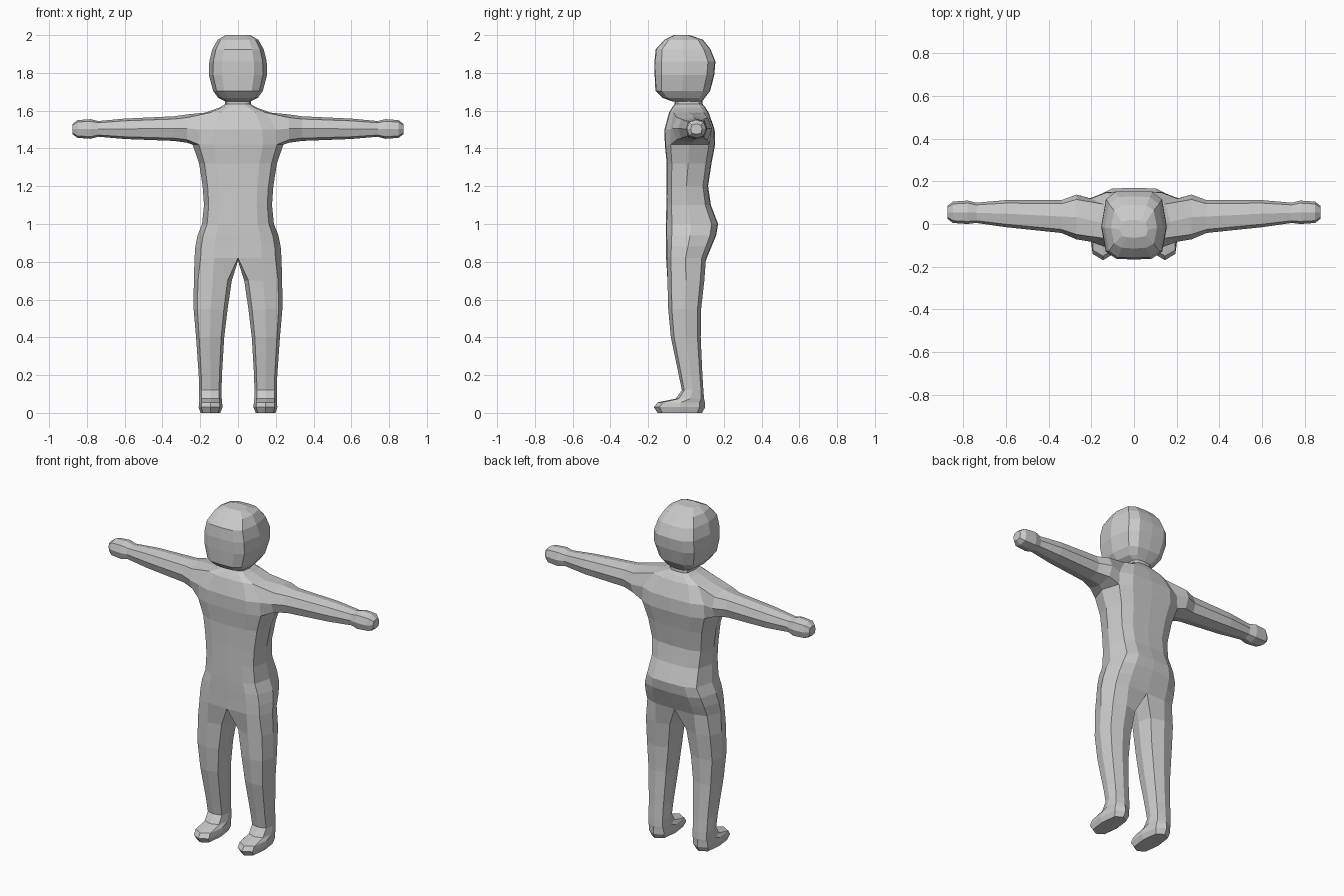
import bpy, bmesh

grey = bpy.data.materials.new("plain grey")
grey.diffuse_color = (0.6, 0.6, 0.6, 1)


def half_ring(bm, z, w, f, b):
    """Seven points from front centre round the +x side to back centre."""
    m = (f + b) / 2 - 0.005
    cf, cb = m + 0.76 * (f - m), m + 0.76 * (b - m)
    pts = [(0, f), (0.55 * w, f + 0.004), (0.86 * w, cf), (w, m),
           (0.86 * w, cb), (0.55 * w, b - 0.004), (0, b)]
    return [bm.verts.new((x, y, z)) for x, y in pts]


def bridge(bm, a, b, closed=False, skip=()):
    n = len(a)
    for i in range(n if closed else n - 1):
        if i not in skip:
            j = (i + 1) % n
            bm.faces.new((a[i], a[j], b[j], b[i]))


def octagon(u0, u1, v0, v1, k=0.78):
    """Eight points, corner first, running anticlockwise from low u, low v."""
    u, v, hu, hv = (u0 + u1) / 2, (v0 + v1) / 2, (u1 - u0) / 2, (v1 - v0) / 2
    steps = [(-k, -k), (0, -1), (k, -k), (1, 0), (k, k), (0, 1), (-k, k), (-1, 0)]
    return [(u + hu * s, v + hv * t) for s, t in steps]


def finish(bm, name):
    bmesh.ops.recalc_face_normals(bm, faces=bm.faces)
    me = bpy.data.meshes.new(name)
    bm.to_mesh(me)
    bm.free()
    me.materials.append(grey)
    ob = bpy.data.objects.new(name, me)
    bpy.context.collection.objects.link(ob)
    mod = ob.modifiers.new("mirror", 'MIRROR')
    mod.use_clip = True
    mod.merge_threshold = 0.0005


# Body: torso rings as height, half width, front, back
bm = bmesh.new()
torso = [(0.82, 0.230, -0.105, 0.110), (0.88, 0.226, -0.105, 0.135),
         (0.94, 0.214, -0.106, 0.160), (1.00, 0.190, -0.106, 0.170),
         (1.10, 0.180, -0.104, 0.132), (1.20, 0.187, -0.102, 0.117),
         (1.32, 0.206, -0.102, 0.135), (1.42, 0.240, -0.112, 0.154),
         (1.50, 0.235, -0.114, 0.152), (1.59, 0.170, -0.090, 0.120),
         (1.618, 0.095, -0.073, 0.102), (1.635, 0.068, -0.060, 0.088),
         (1.69, 0.066, -0.058, 0.086)]
rings = [half_ring(bm, *t) for t in torso]
for i in range(len(rings) - 1):
    bridge(bm, rings[i], rings[i + 1], skip=(2, 3) if i in (7, 8) else ())

# Arm grown out of the shoulder opening: x, front, back, bottom, top
A, B, C = rings[7:10]
prev = [A[2], A[3], A[4], B[4], C[4], C[3], C[2], B[2]]
bm.verts.remove(B[3])
for x, y0, y1, z0, z1 in [(0.27, -0.072, 0.138, 1.430, 1.580),
                          (0.34, -0.042, 0.112, 1.440, 1.570),
                          (0.60, -0.015, 0.112, 1.450, 1.558),
                          (0.74, 0.005, 0.100, 1.462, 1.545),
                          (0.78, 0.000, 0.110, 1.451, 1.555),
                          (0.85, 0.005, 0.105, 1.456, 1.550),
                          (0.875, 0.025, 0.085, 1.475, 1.530)]:
    ring = [bm.verts.new((x, y, z)) for y, z in octagon(y0, y1, z0, z1)]
    bridge(bm, prev, ring, closed=True)
    prev = ring
bm.faces.new(prev)

# Leg and foot grown down from the hip: height, inner x, outer x, front, back
prev = rings[0] + [bm.verts.new((0, 0.01, 0.805))]
prev = [prev[0], prev[1], prev[2], prev[3], prev[4], prev[5], prev[6], prev[7]]
for z, x0, x1, f, b in [(0.70, 0.033, 0.234, -0.098, 0.097),
                        (0.55, 0.055, 0.235, -0.094, 0.080),
                        (0.40, 0.073, 0.222, -0.080, 0.078),
                        (0.20, 0.085, 0.208, -0.038, 0.087),
                        (0.12, 0.087, 0.206, -0.022, 0.092),
                        (0.075, 0.086, 0.206, -0.055, 0.096),
                        (0.056, 0.084, 0.207, -0.150, 0.100),
                        (0.030, 0.082, 0.208, -0.170, 0.101),
                        (0.000, 0.094, 0.198, -0.150, 0.085)]:
    ring = [bm.verts.new((x, y, z)) for x, y in octagon(x0, x1, f, b)]
    bridge(bm, prev, ring, closed=True)
    prev = ring
bm.faces.new(prev)
finish(bm, "body")

# Head: rounded block of rings with flat cap at both ends
bm = bmesh.new()
head = [(1.648, 0.065, -0.070, 0.085), (1.668, 0.105, -0.125, 0.100),
        (1.705, 0.132, -0.162, 0.128), (1.790, 0.154, -0.166, 0.150),
        (1.860, 0.152, -0.167, 0.156), (1.925, 0.136, -0.160, 0.130),
        (1.975, 0.108, -0.115, 0.090), (2.000, 0.065, -0.065, 0.020)]
rings = [half_ring(bm, *h) for h in head]
for a, b in zip(rings, rings[1:]):
    bridge(bm, a, b)
for r in (rings[0], rings[-1]):
    bm.faces.new(r)
finish(bm, "head")
